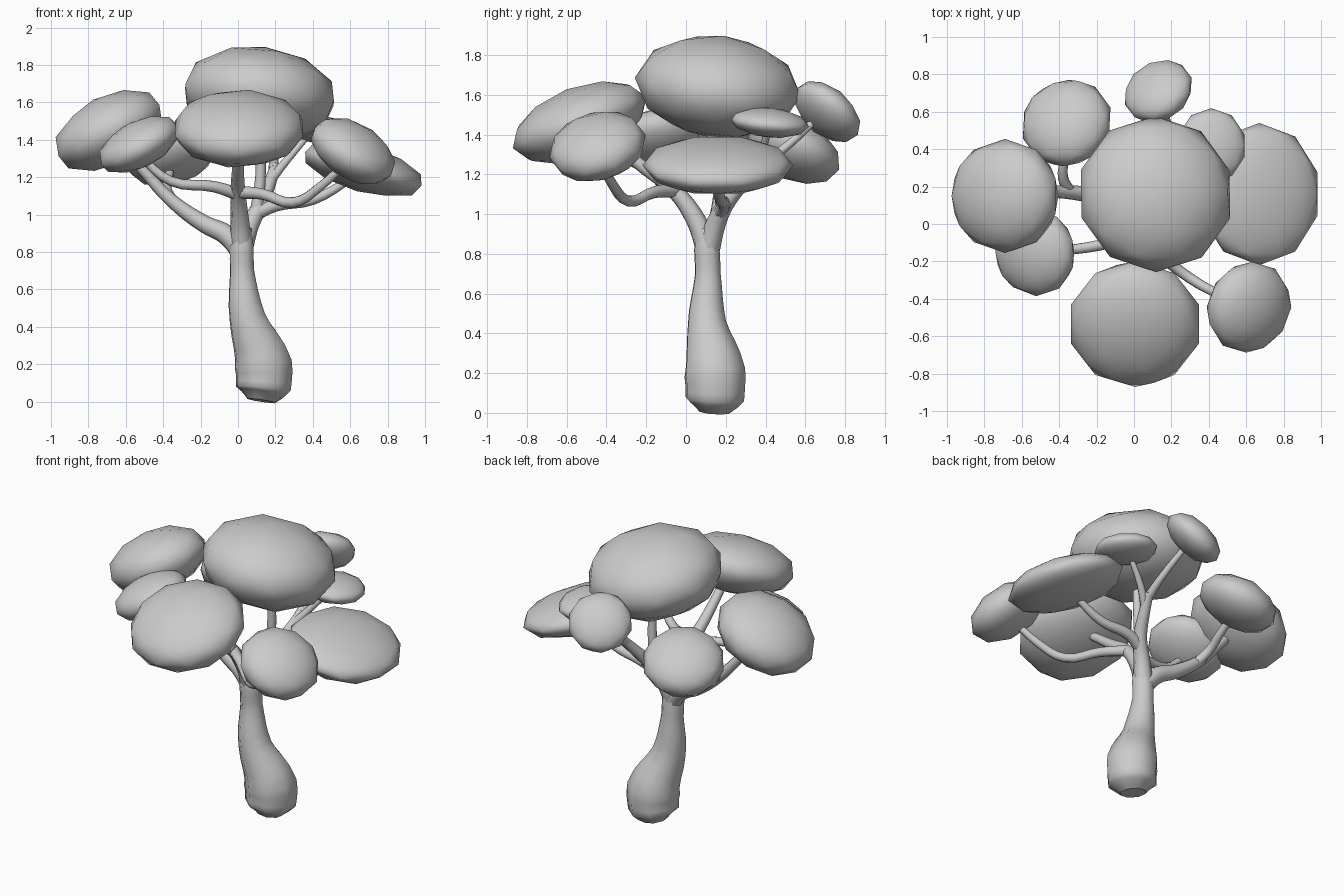
import bpy
from math import radians, sin, cos
from mathutils import Vector


def activate(ob):
    bpy.ops.object.select_all(action='DESELECT')
    ob.select_set(True)
    bpy.context.view_layer.objects.active = ob


def limb(name, pts, sides=2):
    """Tapered smooth tube through (x, y, z, radius) points."""
    cu = bpy.data.curves.new(name, 'CURVE')
    cu.dimensions = '3D'
    cu.bevel_depth = 1.0
    cu.bevel_resolution = sides
    cu.resolution_u = 4
    cu.use_fill_caps = True
    sp = cu.splines.new('BEZIER')
    sp.bezier_points.add(len(pts) - 1)
    for bp, (x, y, z, r) in zip(sp.bezier_points, pts):
        bp.co = (x, y, z)
        bp.radius = r
        bp.handle_left_type = bp.handle_right_type = 'AUTO'
    ob = bpy.data.objects.new(name, cu)
    bpy.context.collection.objects.link(ob)
    activate(ob)
    bpy.ops.object.convert(target='MESH')
    bpy.ops.object.shade_smooth_by_angle(angle=radians(60))


def leaf_clump(name, centre, size, azimuth, tilt):
    """Flattened icosphere whose top leans towards the azimuth."""
    a, t = radians(azimuth), radians(tilt)
    normal = Vector((sin(t) * cos(a), sin(t) * sin(a), cos(t)))
    bpy.ops.mesh.primitive_ico_sphere_add(subdivisions=2, radius=1, location=centre)
    ob = bpy.context.object
    ob.name = name
    ob.scale = size
    ob.rotation_euler = Vector((0, 0, 1)).rotation_difference(normal).to_euler()
    bpy.ops.object.shade_smooth()


# Trunk with swollen foot
limb("trunk", [(.125, .14, .005, .08), (.135, .145, .07, .155), (.135, .145, .2, .162),
               (.05, .105, .45, .102), (.022, .11, .7, .068), (.02, .105, .82, .068),
               (.02, .10, .93, .055)])

# Main boughs
limb("front_bough", [(.02, .11, .82, .06), (.01, .05, .97, .05), (0, -.06, 1.12, .04),
                     (0, -.22, 1.24, .032), (.01, -.45, 1.42, .025)])
limb("back_bough", [(.02, .11, .82, .06), (.065, .15, .95, .05), (.12, .2, 1.05, .042),
                    (.17, .3, 1.17, .034), (.2, .38, 1.26, .028)])
limb("left_bough", [(.03, .11, .78, .055), (-.06, .13, .89, .055), (-.18, .15, .95, .047),
                    (-.36, .17, 1.08, .036), (-.5, .17, 1.23, .03), (-.65, .15, 1.4, .025)])

# Thin branches to the clumps
limb("front_left_branch", [(0, -.05, 1.11, .035), (-.13, -.1, 1.15, .03),
                           (-.36, -.14, 1.18, .026), (-.53, -.15, 1.32, .02)])
limb("front_right_branch", [(0, -.05, 1.12, .035), (.13, -.16, 1.11, .03),
                            (.3, -.29, 1.065, .028), (.44, -.37, 1.15, .025),
                            (.6, -.44, 1.3, .02)])
limb("back_left_branch", [(-.34, .17, 1.06, .03), (-.38, .25, 1.13, .028),
                          (-.37, .36, 1.19, .025), (-.36, .52, 1.28, .02)])
limb("right_branch", [(.08, .17, 1.0, .04), (.2, .19, 1.05, .034),
                      (.4, .17, 1.08, .028), (.62, .16, 1.2, .02)])
limb("top_branch", [(.1, .18, 1.02, .035), (.12, .18, 1.2, .028), (.12, .17, 1.5, .025)])
limb("back_right_branch", [(.17, .31, 1.18, .028), (.26, .37, 1.29, .022),
                           (.39, .42, 1.44, .016)])
limb("back_branch", [(.19, .36, 1.24, .028), (.19, .48, 1.32, .022),
                     (.14, .67, 1.49, .018)])

# Leaf clumps: centre, half sizes, lean direction, lean angle
clumps = {
    "top_leaves": ((.115, .16, 1.64), (.42, .42, .26), 45, 9),
    "front_leaves": ((.005, -.535, 1.46), (.36, .36, .18), 270, 21),
    "left_leaves": ((-.69, .15, 1.45), (.318, .305, .185), 180, 27),
    "front_left_leaves": ((-.53, -.15, 1.375), (.238, .238, .125), 195, 28),
    "front_right_leaves": ((.615, -.445, 1.34), (.25, .25, .145), 335, 33),
    "right_leaves": ((.67, .16, 1.245), (.34, .38, .125), 0, 16),
    "back_right_leaves": ((.415, .42, 1.46), (.185, .2, .075), 45, 8),
    "back_leaves": ((.13, .71, 1.515), (.195, .195, .105), 122, 45),
    "back_left_leaves": ((-.36, .54, 1.32), (.25, .25, .145), 122, 27),
}
for name, spec in clumps.items():
    leaf_clump(name, *spec)
